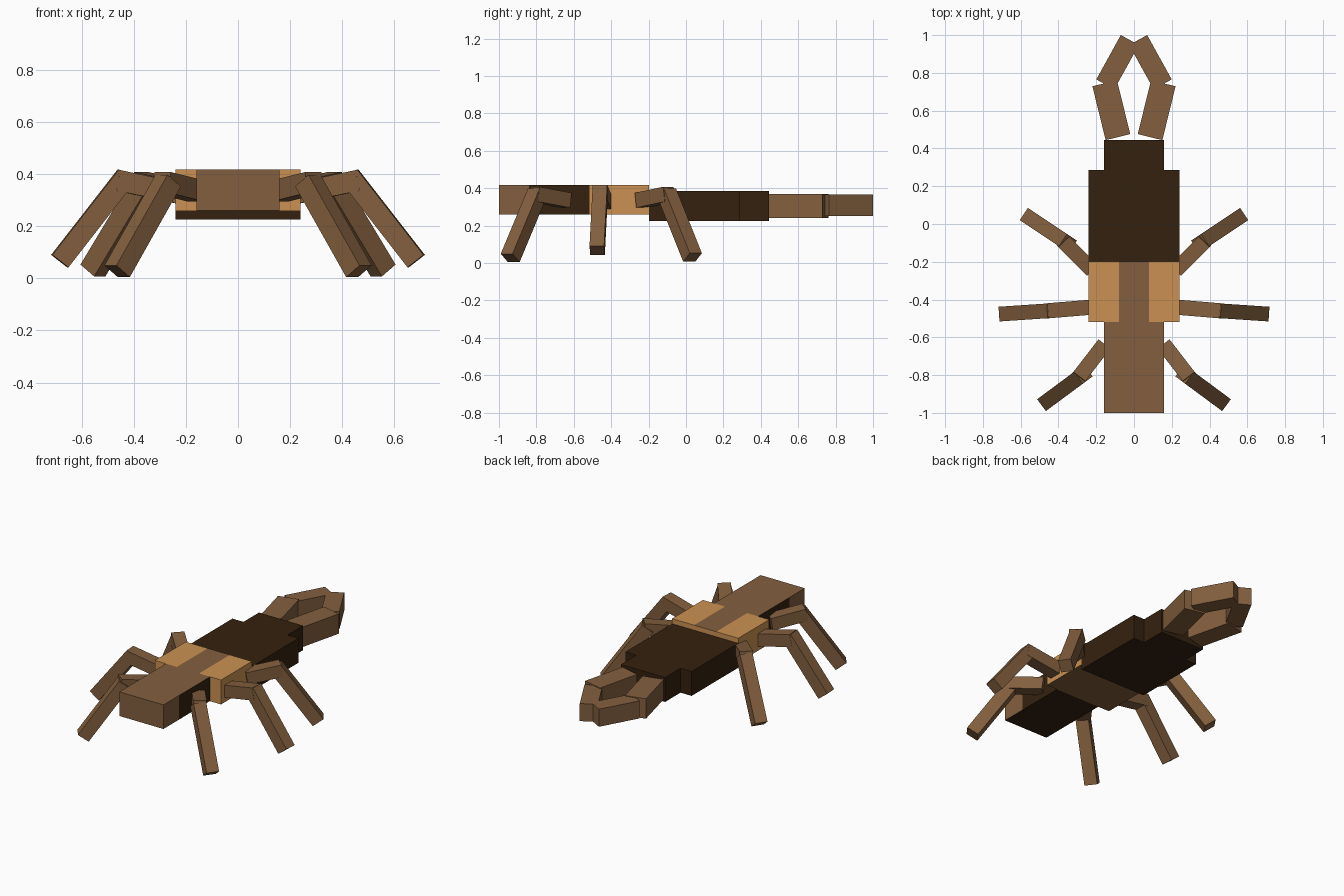
import bpy
import bmesh
from mathutils import Vector, Matrix

cube = bpy.data.objects.get("Cube")
if cube:
    bpy.data.objects.remove(cube, do_unlink=True)


def material(name, srgb):
    col = [(c / 255 / 12.92 if c < 11 else ((c / 255 + 0.055) / 1.055) ** 2.4) for c in srgb] + [1.0]
    m = bpy.data.materials.new(name)
    m.use_nodes = True
    m.diffuse_color = col
    m.node_tree.nodes["Principled BSDF"].inputs["Base Color"].default_value = col
    return m


BROWN = material("mid brown", (131, 95, 62))
TAN = material("tan", (203, 145, 82))
DARK = material("dark brown", (52, 33, 15))


def finish(name, bm, mats, rule=None):
    bmesh.ops.recalc_face_normals(bm, faces=bm.faces[:])
    if rule:
        for f in bm.faces:
            f.material_index = rule(f.calc_center_median(), f.normal)
    me = bpy.data.meshes.new(name)
    bm.to_mesh(me)
    bm.free()
    for m in mats:
        me.materials.append(m)
    ob = bpy.data.objects.new(name, me)
    bpy.context.collection.objects.link(ob)
    return ob


def box(name, lo, hi, mats, cuts=(), rule=None):
    """Axis-aligned box, optionally sliced at (point, normal) planes and coloured by a rule."""
    lo, hi = Vector(lo), Vector(hi)
    bm = bmesh.new()
    bmesh.ops.create_cube(bm, size=1, matrix=Matrix.Translation((lo + hi) / 2)
                          @ Matrix.Diagonal((*(hi - lo), 1)))
    for co, no in cuts:
        bmesh.ops.bisect_plane(bm, geom=bm.verts[:] + bm.edges[:] + bm.faces[:],
                               plane_co=co, plane_no=no)
    return finish(name, bm, mats, rule)


def beam(name, a, b, width, height, mat):
    """Square-ended beam from a to b with its width kept horizontal."""
    a, b = Vector(a), Vector(b)
    d = (b - a).normalized()
    side = Vector((0, 0, 1)).cross(d).normalized()
    up = d.cross(side)
    rot = Matrix((d, side, up)).transposed().to_4x4()
    bm = bmesh.new()
    bmesh.ops.create_cube(bm, size=1, matrix=Matrix.Translation((a + b) / 2) @ rot
                          @ Matrix.Diagonal(((b - a).length, width, height, 1)))
    return finish(name, bm, [mat])


# Abdomen: brown top and end, dark underside and dark side patches
box("abdomen", (-0.16, -1.0, 0.26), (0.16, -0.518, 0.418), [BROWN, DARK],
    cuts=[((0, -0.84, 0), (0, 1, 0))],
    rule=lambda c, n: int(n.z < -0.5 or (abs(n.x) > 0.5 and c.y > -0.84)))

# Thorax: tan with a brown stripe along the top and a brown underside
box("thorax", (-0.24, -0.518, 0.258), (0.24, -0.198, 0.418), [TAN, BROWN],
    cuts=[((s * 0.08, 0, 0), (1, 0, 0)) for s in (-1, 1)],
    rule=lambda c, n: int(n.z < -0.5 or (n.z > 0.5 and abs(c.x) < 0.08)))

# Head: wide block with a narrower block ahead of it
box("head", (-0.24, -0.198, 0.225), (0.24, 0.285, 0.385), [DARK])
box("head_tip", (-0.16, 0.28, 0.225), (0.16, 0.445, 0.385), [DARK])

# Legs: upper start, upper end, lower start, lower end
LEGS = {
    "abdomen_leg": [(0.16, -0.64, 0.335), (0.293, -0.812, 0.368),
                    (0.268, -0.795, 0.375), (0.464, -0.94, 0.027)],
    "thorax_leg": [(0.22, -0.44, 0.325), (0.462, -0.46, 0.376),
                   (0.429, -0.458, 0.394), (0.684, -0.475, 0.066)],
    "head_leg": [(0.225, -0.242, 0.335), (0.375, -0.09, 0.368),
                 (0.35, -0.103, 0.375), (0.557, 0.035, 0.03)],
}

for s, side in ((1, "left"), (-1, "right")):
    def flip(p):
        return (p[0] * s, p[1], p[2])

    for name, pts in LEGS.items():
        a, b, c, d = map(flip, pts)
        beam(f"{side}_{name}_upper", a, b, 0.08, 0.08, BROWN)
        beam(f"{side}_{name}_lower", c, d, 0.078, 0.078, BROWN)

    # Pincers: outward base and inward tip
    beam(f"{side}_pincer_base", flip((0.085, 0.46, 0.305)), flip((0.155, 0.745, 0.305)),
         0.134, 0.13, BROWN)
    beam(f"{side}_pincer_tip", flip((0.152, 0.739, 0.308)), flip((0.022, 0.974, 0.308)),
         0.109, 0.115, BROWN)
